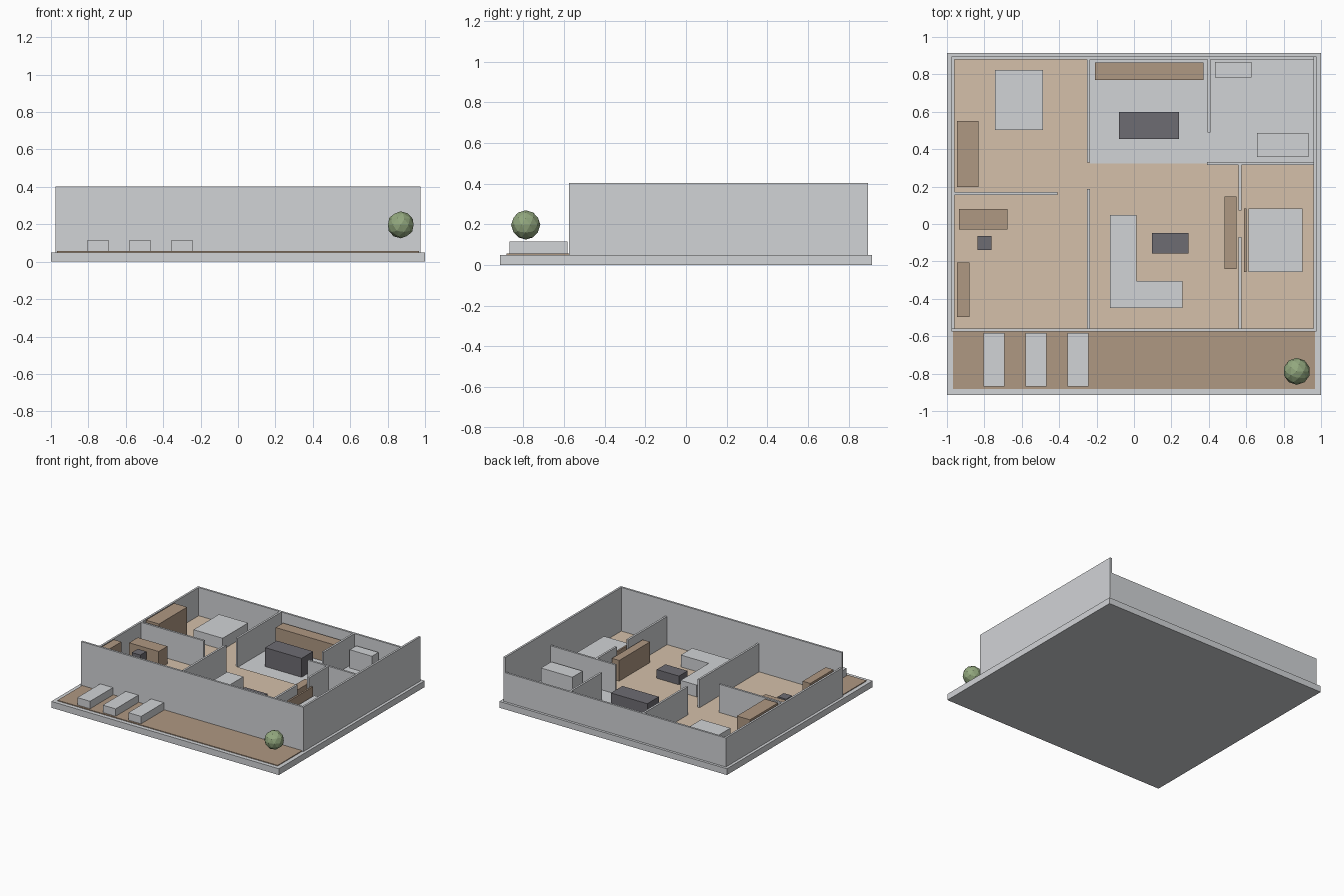
import bpy
import bmesh

if "Cube" in bpy.data.objects:
    bpy.data.objects.remove(bpy.data.objects["Cube"])


def material(name, rgb):
    m = bpy.data.materials.new(name)
    m.diffuse_color = (*rgb, 1.0)
    m.use_nodes = True
    m.node_tree.nodes["Principled BSDF"].inputs["Base Color"].default_value = m.diffuse_color
    return m


GREY = material("pale_grey", (0.64, 0.655, 0.675))
TAN = material("light_wood", (0.66, 0.53, 0.40))
BROWN = material("brown_wood", (0.43, 0.315, 0.225))
DARK = material("dark_grey", (0.155, 0.15, 0.17))
GREEN = material("leaf_green", (0.29, 0.39, 0.21))

SLAB_TOP = 0.05
FLOOR_TOP = 0.056
HIGH, LOW = 0.403, 0.28


def finish(name, bm, mat):
    mesh = bpy.data.meshes.new(name)
    bm.to_mesh(mesh)
    bm.free()
    mesh.materials.append(mat)
    obj = bpy.data.objects.new(name, mesh)
    bpy.context.collection.objects.link(obj)
    return obj


def box(name, x0, x1, y0, y1, top, mat, bottom=SLAB_TOP):
    bm = bmesh.new()
    bmesh.ops.create_cube(bm, size=1.0)
    for v in bm.verts:
        v.co.x = x1 if v.co.x > 0 else x0
        v.co.y = y1 if v.co.y > 0 else y0
        v.co.z = top if v.co.z > 0 else bottom
    return finish(name, bm, mat)


def prism(name, outline, bottom, top, mat):
    bm = bmesh.new()
    face = bm.faces.new([bm.verts.new((x, y, bottom)) for x, y in outline])
    out = bmesh.ops.extrude_face_region(bm, geom=[face])
    for v in out["geom"]:
        if isinstance(v, bmesh.types.BMVert):
            v.co.z = top
    bmesh.ops.recalc_face_normals(bm, faces=bm.faces[:])
    return finish(name, bm, mat)


# Base slab, wooden floor and deck (the kitchen and bathroom show the slab)
box("slab", -1, 1, -0.915, 0.915, SLAB_TOP, GREY, 0.0)
prism("wood_floor", [(-0.963, -0.56), (0.963, -0.56), (0.963, 0.323),
                     (-0.235, 0.323), (-0.235, 0.88), (-0.963, 0.88)],
      SLAB_TOP, FLOOR_TOP, TAN)
box("deck", -0.967, 0.967, -0.883, -0.576, FLOOR_TOP, BROWN)

# Outer walls: front and right are tall, back and left are cut low
box("front_wall", -0.977, 0.977, -0.576, -0.56, HIGH, GREY)
box("right_wall", 0.961, 0.977, -0.56, 0.895, HIGH, GREY)
box("left_wall", -0.977, -0.961, -0.56, 0.895, LOW, GREY)
box("back_wall", -0.961, 0.961, 0.879, 0.895, LOW, GREY)

# Inner walls
for name, x0, x1, y0, y1 in (
    ("bedroom_kitchen_wall", -0.25, -0.234, 0.33, 0.88),
    ("study_lounge_wall", -0.25, -0.234, -0.56, 0.187),
    ("bedroom_study_wall", -0.962, -0.41, 0.155, 0.171),
    ("kitchen_bathroom_wall", 0.393, 0.409, 0.49, 0.88),
    ("bathroom_bedroom_wall", 0.39, 0.962, 0.315, 0.331),
    ("lounge_bedroom_wall_back", 0.558, 0.574, 0.072, 0.315),
    ("lounge_bedroom_wall_front", 0.558, 0.574, -0.56, -0.07),
):
    box(name, x0, x1, y0, y1, LOW, GREY)

# Furniture
for name, x0, x1, y0, y1, top, mat in (
    ("left_bed", -0.743, -0.487, 0.503, 0.823, 0.147, GREY),
    ("wardrobe", -0.947, -0.832, 0.197, 0.55, 0.285, BROWN),
    ("desk", -0.936, -0.676, -0.03, 0.08, 0.195, BROWN),
    ("desk_chair", -0.837, -0.762, -0.138, -0.063, 0.185, DARK),
    ("bookshelf", -0.947, -0.88, -0.497, -0.207, 0.285, BROWN),
    ("kitchen_counter", -0.209, 0.372, 0.77, 0.864, 0.205, BROWN),
    ("kitchen_island", -0.08, 0.24, 0.455, 0.6, 0.2, DARK),
    ("washstand", 0.433, 0.628, 0.784, 0.866, 0.195, GREY),
    ("bathtub", 0.658, 0.933, 0.358, 0.487, 0.17, GREY),
    ("coffee_table", 0.096, 0.291, -0.157, -0.048, 0.125, DARK),
    ("media_cabinet", 0.484, 0.548, -0.24, 0.147, 0.22, BROWN),
    ("headboard", 0.588, 0.602, -0.257, 0.083, 0.215, BROWN),
    ("right_bed", 0.612, 0.901, -0.257, 0.083, 0.147, GREY),
):
    box(name, x0, x1, y0, y1, top, mat)

prism("corner_sofa", [(-0.128, -0.45), (0.26, -0.45), (0.26, -0.306),
                      (0.014, -0.306), (0.014, 0.048), (-0.128, 0.048)],
      SLAB_TOP, 0.15, GREY)

# Sun loungers on the deck
for i in range(3):
    x = -0.748 + 0.224 * i
    box(f"lounger_{i + 1}", x - 0.056, x + 0.056, -0.868, -0.582, 0.115, GREY)

# Round bush
bm = bmesh.new()
bmesh.ops.create_icosphere(bm, subdivisions=2, radius=0.072)
bush = finish("bush", bm, GREEN)
bush.location = (0.87, -0.788, 0.197)
